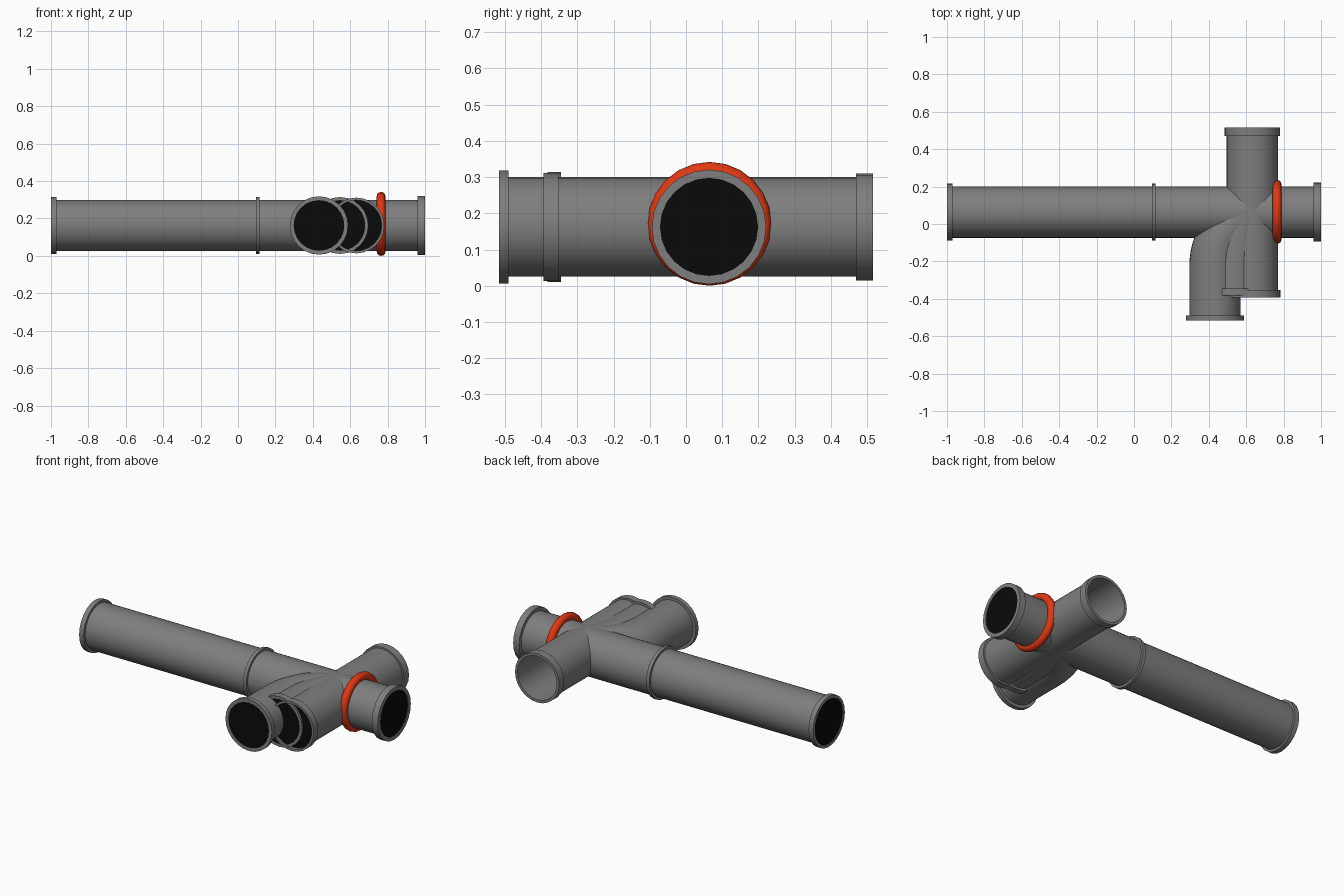
import bpy, bmesh, math
from mathutils import Vector

if "Cube" in bpy.data.objects:
    bpy.data.objects.remove(bpy.data.objects["Cube"])

ZC, YC, R = 0.1625, 0.0635, 0.1375   # pipe axis height, main axis y, pipe radius
XB = 0.633                           # branch x


def material(name, col):
    m = bpy.data.materials.new(name)
    m.diffuse_color = (*col, 1)
    m.use_nodes = True
    m.node_tree.nodes["Principled BSDF"].inputs["Base Color"].default_value = m.diffuse_color
    return m


GREY = material("pipe grey", (0.21, 0.21, 0.21))
BLACK = material("opening black", (0.003, 0.003, 0.003))
RED = material("ring red", (0.75, 0.04, 0.006))


def finish(name, bm, mat):
    bmesh.ops.recalc_face_normals(bm, faces=bm.faces)
    me = bpy.data.meshes.new(name)
    bm.to_mesh(me)
    bm.free()
    me.materials.append(mat)
    me.polygons.foreach_set("use_smooth", [True] * len(me.polygons))
    me.set_sharp_from_angle(angle=math.radians(35))
    ob = bpy.data.objects.new(name, me)
    bpy.context.collection.objects.link(ob)
    return ob


def sweep(name, stations, mat=GREY, n=32, closed=False, fill=False):
    """Rings of (x, y, radius) stations; each ring is square to the path given by its direction."""
    bm = bmesh.new()
    rings = []
    for (x, y, r, d) in stations:
        side = Vector((-d[1], d[0], 0)).normalized()
        rings.append([bm.verts.new(Vector((x, y, ZC)) + r * (side * math.cos(a) + Vector((0, 0, math.sin(a)))))
                      for a in (2 * math.pi * i / n for i in range(n))])
    pairs = list(zip(rings, rings[1:]))
    if closed:
        pairs.append((rings[-1], rings[0]))
    for a, b in pairs:
        for i in range(n):
            j = (i + 1) % n
            bm.faces.new((a[i], a[j], b[j], b[i]))
    if fill:
        bm.faces.new(rings[0])
    return finish(name, bm, mat)


def collar(name, p, d, length, r, inner=R - 0.002):
    """Square-edged ring starting at p, running along d."""
    q = (p[0] + d[0] * length, p[1] + d[1] * length)
    sweep(name, [(*p, inner, d), (*p, r, d), (*q, r, d), (*q, inner, d)], n=24, closed=True)


def opening(name, p, d):
    sweep(name, [(*p, R - 0.0005, d)], BLACK, n=32, fill=True)


def bezier(p0, p1, p2, p3, n=14):
    out = []
    for i in range(n + 1):
        t = i / n
        s = 1 - t
        pt = [s**3 * a + 3 * s * s * t * b + 3 * s * t * t * c + t**3 * e
              for a, b, c, e in zip(p0, p1, p2, p3)]
        tan = [s * s * (b - a) + 2 * s * t * (c - b) + t * t * (e - c)
               for a, b, c, e in zip(p0, p1, p2, p3)]
        out.append((*pt, R, tan))
    return out


X, Y = (1, 0), (0, 1)

# main straight pipe with its collars and dark ends
sweep("main_pipe", [(-0.998, YC, R, X), (0.998, YC, R, X)])
collar("left_collar", (-1.0, YC), X, 0.03, 0.152)
collar("middle_collar", (0.095, YC), X, 0.021, 0.152)
collar("right_collar", (0.96, YC), X, 0.04, 0.158)
opening("left_opening", (-0.996, YC), X)
opening("right_opening", (0.996, YC), X)

# hollow rear branch
sweep("rear_branch", [(XB, 0.06, R, Y), (XB, 0.515, R, Y), (XB, 0.515, R - 0.006, Y), (XB, 0.06, R - 0.006, Y)])
collar("rear_collar", (XB, 0.47), Y, 0.047, 0.148, R - 0.006)

# straight front branch
sweep("front_branch", [(XB, 0.06, R, Y), (XB, -0.392, R, Y)])
collar("front_collar", (XB, -0.394), Y, 0.042, 0.149)
opening("front_opening", (XB, -0.372), Y)

# two curved front branches: end x, end y, collar length, collar radius, bend points
START = (XB, 0.06)
bends = [
    ("inner_bend", 0.545, -0.383, 0.038, 0.152, (0.575, 0.01), (0.545, -0.09), -0.2),
    ("outer_bend", 0.433, -0.516, 0.026, 0.156, (0.52, 0.01), (0.433, -0.08), -0.23),
]
for name, x, y, length, r, h1, h2, ystraight in bends:
    path = bezier(START, h1, h2, (x, ystraight))
    sweep(name, path + [(x, y + 0.002, R, (0, -1))])
    collar(name + "_collar", (x, y), Y, length, r)
    opening(name + "_opening", (x, y + 0.003), Y)

# red sealing ring
bpy.ops.mesh.primitive_torus_add(major_segments=24, minor_segments=12, major_radius=0.1475, minor_radius=0.0235,
                                 location=(0.765, 0.065, 0.171), rotation=(0, math.pi / 2, 0))
ring = bpy.context.object
ring.name = "red_sealing_ring"
ring.data.materials.append(RED)
bpy.ops.object.shade_smooth_by_angle(angle=math.radians(40))
